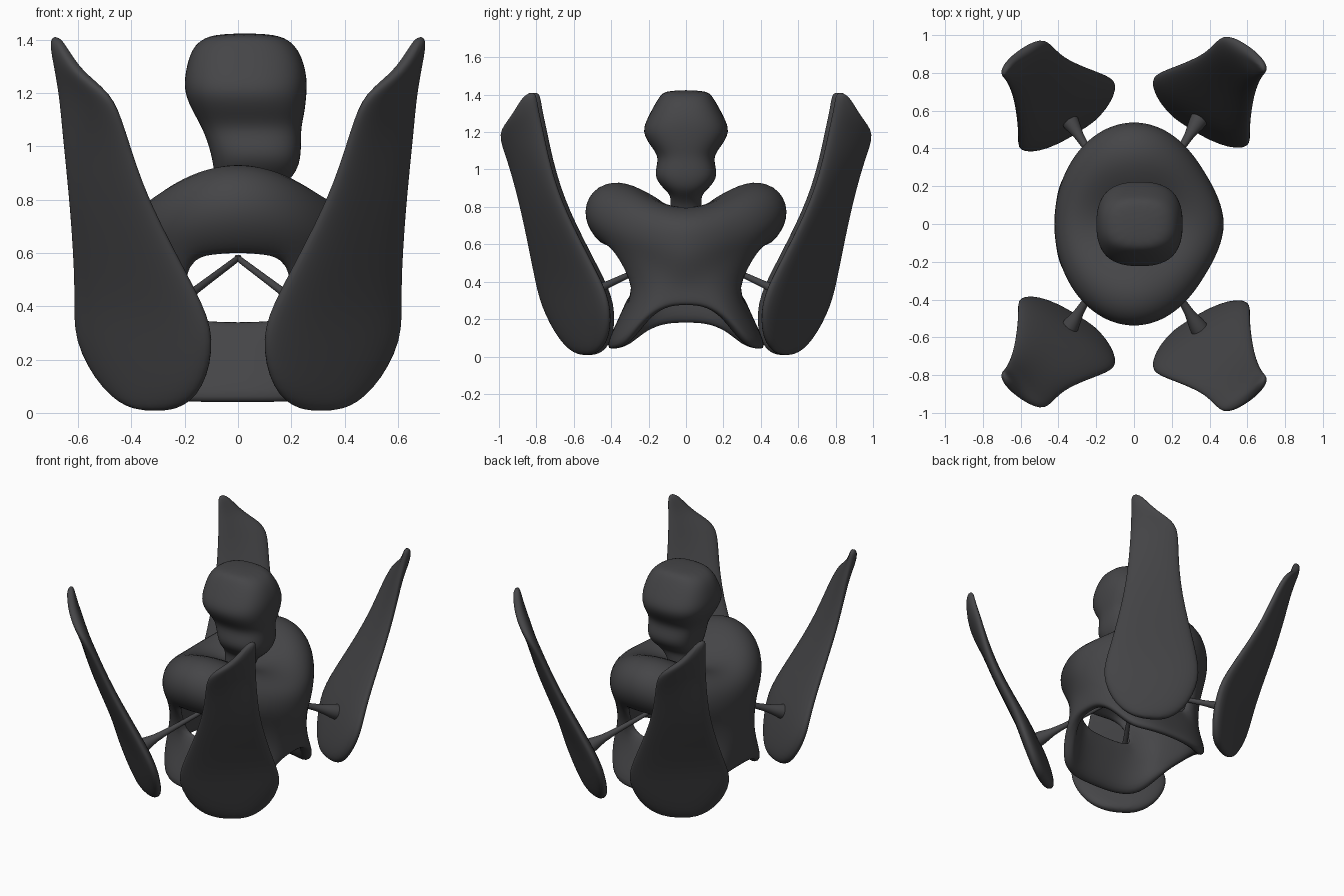
import bpy, bmesh, math
from mathutils import Vector

if "Cube" in bpy.data.objects:
    bpy.data.objects.remove(bpy.data.objects["Cube"])

mat = bpy.data.materials.new("dark grey")
mat.diffuse_color = (0.06, 0.06, 0.064, 1)
mat.use_nodes = True
mat.node_tree.nodes["Principled BSDF"].inputs["Base Color"].default_value = mat.diffuse_color


def finish(name, bm, subdiv=2):
    bmesh.ops.recalc_face_normals(bm, faces=bm.faces)
    me = bpy.data.meshes.new(name)
    bm.to_mesh(me)
    bm.free()
    me.materials.append(mat)
    for p in me.polygons:
        p.use_smooth = True
    ob = bpy.data.objects.new(name, me)
    bpy.context.collection.objects.link(ob)
    if subdiv:
        mod = ob.modifiers.new("smooth", 'SUBSURF')
        mod.levels = mod.render_levels = subdiv
    return ob


def loft(name, rings, subdiv=2):
    """Skin a list of point rings and cap both ends."""
    bm = bmesh.new()
    vs = [[bm.verts.new(p) for p in r] for r in rings]
    n = len(vs[0])
    for a, b in zip(vs, vs[1:]):
        for i in range(n):
            bm.faces.new((a[i], a[(i + 1) % n], b[(i + 1) % n], b[i]))
    bm.faces.new(vs[0])
    bm.faces.new(vs[-1])
    return finish(name, bm, subdiv)


# Torso shell: (front radius, front z, side radius, side z) per row
OUTER = [(.09, .81, .08, .78), (.20, .875, .18, .79), (.36, .955, .33, .805),
         (.52, .90, .42, .73), (.565, .74, .43, .61), (.465, .60, .42, .52),
         (.30, .35, .42, .40), (.36, .20, .42, .32), (.445, .035, .42, .22)]
INNER = [(.08, .68, .08, .66), (.16, .66, .14, .65), (.24, .65, .20, .62),
         (.30, .64, .25, .58), (.36, .62, .31, .54), (.42, .60, .36, .49),
         (.25, .34, .36, .40), (.30, .19, .36, .32), (.36, .035, .35, .23)]
COLS = 24


def shell_point(row, j, i):
    fr, fz, sr, sz = row
    t = 2 * math.pi * i / COLS
    c, s = math.cos(t), math.sin(t)
    w = s * s
    if 3 <= j <= 5:                       # chest bump on +x
        sr += 0.06 * max(0, c) ** 12
    if j >= 7:                            # broad flat feet front and back
        q = min(1, max(0, (w - .03) / .57))
        w = q * q * (3 - 2 * q)
    z = fz * w + sz * (1 - w)
    if j == 8:                            # lower edge sits higher on +x
        z += 0.05 * c * (1 - w)
    # lower body is squarer in plan
    k = (abs(c) ** 3 + abs(s) ** 3) ** (-1 / 3) if j >= 6 else 1
    return (sr * c * k, fr * s * k, z)


bm = bmesh.new()
out = [[bm.verts.new(shell_point(r, j, i)) for i in range(COLS)] for j, r in enumerate(OUTER)]
inn = [[bm.verts.new(shell_point(r, j, i)) for i in range(COLS)] for j, r in enumerate(INNER)]
edges = {}
for j in range(len(OUTER) - 1):
    for i in range(COLS):
        # window openings at front and back
        if j == 5 and (4 <= i < 8 or 16 <= i < 20):
            continue
        k = (i + 1) % COLS
        loop = [(j, i), (j, k), (j + 1, k), (j + 1, i)]
        bm.faces.new([out[a][b] for a, b in loop])
        bm.faces.new([inn[a][b] for a, b in reversed(loop)])
        for e in zip(loop, loop[1:] + loop[:1]):
            key = tuple(sorted(e))
            edges[key] = edges.get(key, 0) + 1
# join outer and inner skin along every open edge
for (a, b), count in edges.items():
    if count == 1:
        bm.faces.new((out[a[0]][a[1]], out[b[0]][b[1]], inn[b[0]][b[1]], inn[a[0]][a[1]]))
finish("torso_shell", bm)

# Head with neck: (z, x min, x max, half depth), rounded-square rings
HEAD = [(1.425, -.08, .13, .11), (1.39, -.17, .22, .145), (1.28, -.20, .26, .205),
        (1.20, -.205, .26, .24), (1.12, -.165, .25, .185), (1.06, -.13, .235, .14),
        (.97, -.10, .24, .178), (.90, -.09, .22, .125), (.865, -.08, .18, .08),
        (.80, -.07, .10, .085), (.66, -.07, .10, .085)]


def squircle(z, x0, x1, h, n=16):
    pts = []
    for i in range(n):
        t = 2 * math.pi * i / n
        c, s = math.cos(t), math.sin(t)
        q = (abs(c) ** 3 + abs(s) ** 3) ** (-1 / 3)
        pts.append(((x0 + x1) / 2 + (x1 - x0) / 2 * c * q, h * s * q, z))
    return pts


loft("head", [squircle(*r) for r in HEAD])

# Blade: paired edge points and half thickness from the bottom up to the tip
BLADE = [((.23, .555, .0), (.38, .48, .0), .03), ((.125, .66, .08), (.51, .40, .08), .045),
         ((.08, .765, .28), (.625, .39, .28), .05), ((.145, .80, .44), (.61, .47, .45), .042),
         ((.345, .87, .80), (.63, .645, .78), .033), ((.425, .945, 1.07), (.655, .72, 1.02), .032),
         ((.475, 1.0, 1.20), (.67, .755, 1.20), .032), ((.60, .925, 1.275), (.69, .785, 1.32), .03),
         ((.67, .85, 1.41), (.705, .80, 1.42), .025)]


def blade_ring(a, b, th, sx, sy):
    a, b = Vector(a), Vector(b)
    n = Vector((.52, .75, -.40)).normalized()
    ring = []
    for f, h in [(0, .5), (.2, 1), (.5, 1.1), (.8, 1), (1, .5),
                 (1, -.5), (.8, -1), (.5, -1), (.2, -1), (0, -.5)]:
        p = a.lerp(b, f) + n * h * th
        p.y += 0.01 * sx
        ring.append((p.x * sx, p.y * sy, max(p.z, 0)))
    return ring


def strut_rings(sx, sy):
    end = Vector((.38 * sx, .61 * sy, .295))
    start = Vector((0, 0, .58))
    d = (end - start).normalized()
    u = d.cross(Vector((0, 0, 1))).normalized()
    v = d.cross(u)
    rings = []
    for t, r in [(-.02, .012), (0, .012), (.6, .016), (.78, .024), (.86, .048), (.97, .055), (1, .05)]:
        rings.append([start.lerp(end, t) + (u * math.cos(k * math.pi / 6) + v * math.sin(k * math.pi / 6)) * r
                      for k in range(12)])
    return rings


# Four blades, each carried by a flared strut from the centre
for sy, end in ((-1, "front"), (1, "back")):
    for sx, side in ((-1, "left"), (1, "right")):
        loft(f"blade_{end}_{side}", [blade_ring(a, b, th, sx, sy) for a, b, th in BLADE])
        loft(f"strut_{end}_{side}", strut_rings(sx, sy), 1)
